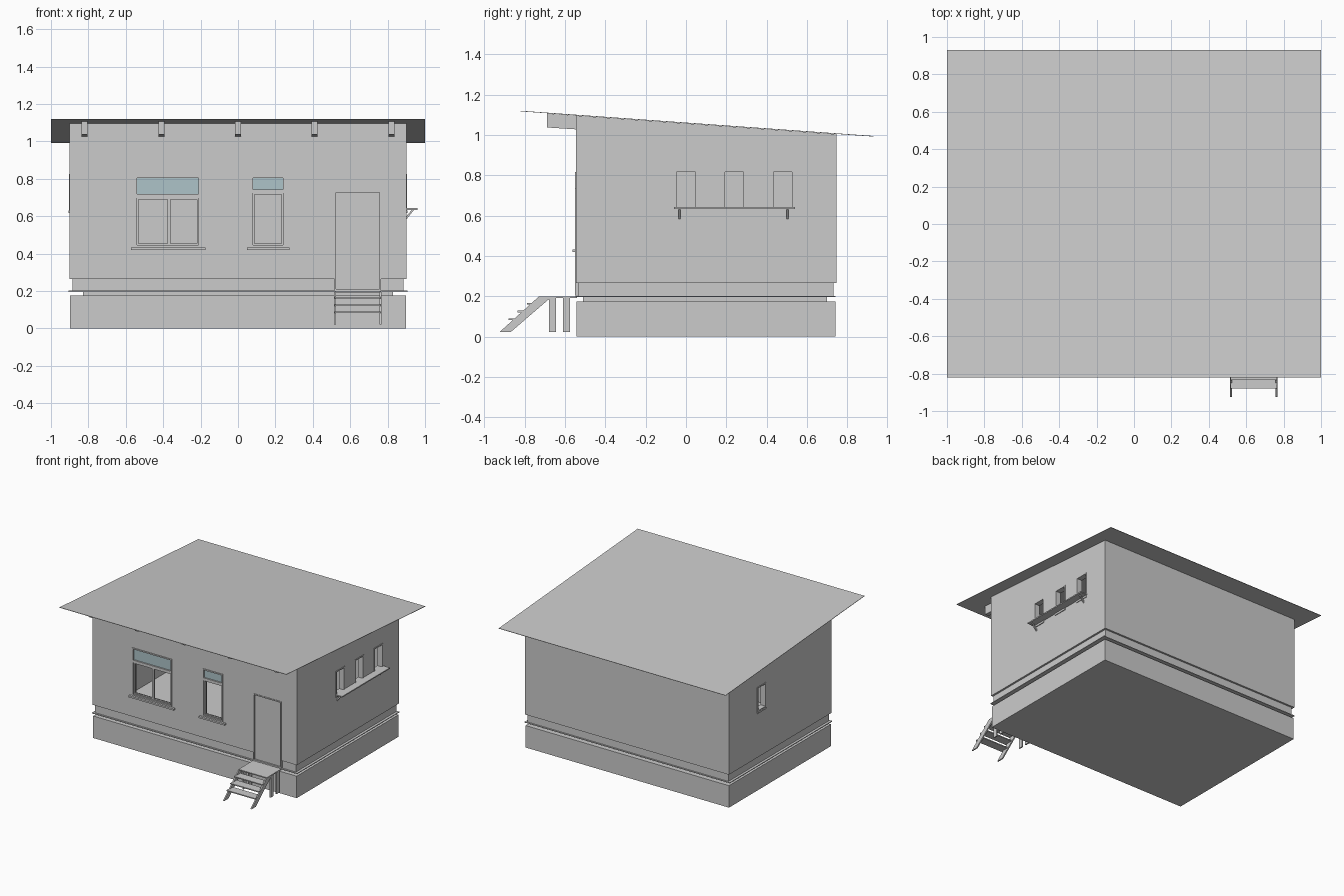
import bpy, bmesh

if "Cube" in bpy.data.objects:
    bpy.data.objects.remove(bpy.data.objects["Cube"])

def mesh_object(name, bm, mat=None):
    bmesh.ops.recalc_face_normals(bm, faces=bm.faces)
    me = bpy.data.meshes.new(name)
    bm.to_mesh(me)
    bm.free()
    ob = bpy.data.objects.new(name, me)
    bpy.context.collection.objects.link(ob)
    if mat:
        me.materials.append(mat)
    return ob

def prism(name, profile, x0, x1):
    """Extrude a (y, z) profile along x."""
    bm = bmesh.new()
    face = bm.faces.new([bm.verts.new((x0, y, z)) for y, z in profile])
    ext = bmesh.ops.extrude_face_region(bm, geom=[face])["geom"]
    bmesh.ops.translate(bm, vec=(x1 - x0, 0, 0),
                        verts=[g for g in ext if isinstance(g, bmesh.types.BMVert)])
    return mesh_object(name, bm)

def box(name, x, y, z, mat=None):
    bm = bmesh.new()
    bmesh.ops.create_cube(bm, size=1)
    for v in bm.verts:
        v.co = [(a + b) / 2 + c * (b - a) for c, (a, b) in zip(v.co, (x, y, z))]
    return mesh_object(name, bm, mat)

def cut(target, cutter):
    mod = target.modifiers.new("cut", 'BOOLEAN')
    mod.operation, mod.solver, mod.object = 'DIFFERENCE', 'EXACT', cutter
    bpy.context.view_layer.objects.active = target
    bpy.ops.object.modifier_apply(modifier=mod.name)
    bpy.data.objects.remove(cutter)

def wall_box(name, side, u, d, z, mat=None):
    """Box on a wall: u runs along the wall, d is distance outward from it."""
    if side == "front":
        return box(name, u, (YF - d[1], YF - d[0]), z, mat)
    s = 1 if side == "right" else -1
    return box(name, sorted((s * (XW + d[0]), s * (XW + d[1]))), u, z, mat)

def frame(name, side, u, z, w, d):
    for i, a in enumerate((u[0], u[1] - w)):
        wall_box(f"{name}_jamb_{i}", side, (a, a + w), d, z)
    for i, a in enumerate((z[0], z[1] - w)):
        wall_box(f"{name}_rail_{i}", side, (u[0] + w, u[1] - w), d, (a, a + w))

def roof_z(y):
    return 1.0612 - 0.0714 * y

XW, YF, YB, T = 0.9, -0.545, 0.745, 0.04
glass = bpy.data.materials.new("glass_blue")
glass.diffuse_color = (0.42, 0.55, 0.58, 1)
glass.use_nodes = True
glass.node_tree.nodes["Principled BSDF"].inputs["Base Color"].default_value = glass.diffuse_color

# Foundation, recessed course, ledge and floor
box("foundation", (-0.897, 0.897), (-0.542, 0.74), (0, 0.175))
box("recessed_course", (-0.83, 0.83), (-0.51, 0.70), (0.175, 0.197))
box("floor_ledge", (-0.905, 0.905), (-0.548, 0.74), (0.196, 0.202))
band = box("base_band", (-0.885, 0.885), (-0.535, 0.73), (0.202, 0.265))
cut(band, box("cutter", (-0.86, 0.86), (YF + T, YB - T), (0.1, 0.4)))

# Hollow walls under the sloping roof
walls = prism("walls", [(YF, 0.265), (YB, 0.265), (YB, roof_z(YB) - 0.004),
                        (YF, roof_z(YF) - 0.004)], -XW, XW)
cut(walls, box("cutter", (-XW + T, XW - T), (YF + T, YB - T), (0.1, 1.3)))

# Openings: side, span, heights
door = ((0.515, 0.765), (0.203, 0.735))
big, small = ((-0.55, -0.2), (0.435, 0.815)), ((0.07, 0.25), (0.435, 0.815))
sides = [("right", (y - 0.055, y + 0.055)) for y in (0, 0.24, 0.48)] + [("left", (0.28, 0.39))]
side_z = (0.63, 0.825)
for side, u, z in [("front", *door), ("front", *big), ("front", *small)] + [(s, u, side_z) for s, u in sides]:
    cut(walls, wall_box("cutter", side, u, (-0.06, 0.05), z))
cut(band, wall_box("cutter", "front", door[0], (-0.06, 0.05), (0.1, 0.3)))

# Thin sloping roof sheet
prism("roof", [(-0.82, roof_z(-0.82)), (0.93, roof_z(0.93)), (0.93, roof_z(0.93) - 0.003),
               (-0.82, roof_z(-0.82) - 0.003)], -1, 1)

# Rafter ends
for i in range(5):
    x = -0.82 + 0.41 * i
    prism(f"rafter_{i}", [(-0.69, 1.037), (YF + 0.01, 1.027), (YF + 0.01, 1.096), (-0.69, 1.107)],
          x - 0.016, x + 0.016)

# Front windows with blue upper panes and sills
for name, (u, z), split in (("large_window", big, 0.71), ("small_window", small, 0.735)):
    frame(name, "front", u, z, 0.01, (-0.04, 0.005))
    wall_box(name + "_transom", "front", (u[0] + 0.01, u[1] - 0.01), (-0.03, 0.003), (split - 0.012, split + 0.008))
    wall_box(name + "_upper_pane", "front", (u[0] + 0.01, u[1] - 0.01), (-0.012, -0.008), (split + 0.008, z[1] - 0.01), glass)
    wall_box(name + "_sill", "front", (u[0] - 0.022, u[1] + 0.026), (-0.03, 0.018), (0.42, 0.433))
frame("left_casement", "front", (-0.54, -0.37), (0.445, 0.698), 0.008, (-0.02, -0.005))
frame("right_casement", "front", (-0.37, -0.21), (0.445, 0.698), 0.008, (-0.02, -0.005))
frame("small_casement", "front", (0.08, 0.24), (0.445, 0.723), 0.008, (-0.02, -0.005))

# Side windows
for i, (s, u) in enumerate(sides):
    frame(f"side_window_{i}", s, u, side_z, 0.009, (-0.04, 0.004))
    wall_box(f"side_window_sill_{i}", s, u, (-0.02, 0.006), (0.617, 0.63))

# Shelf with brackets on the right wall
box("shelf", (XW, 0.96), (-0.06, 0.54), (0.634, 0.643))
for i, y in enumerate((-0.033, 0.503)):
    bm = bmesh.new()
    f = bm.faces.new([bm.verts.new((x, y - 0.005, z)) for x, z in
                      ((0.9, 0.583), (0.942, 0.635), (0.93, 0.635), (0.9, 0.6))])
    ext = bmesh.ops.extrude_face_region(bm, geom=[f])["geom"]
    bmesh.ops.translate(bm, vec=(0, 0.01, 0), verts=[g for g in ext if isinstance(g, bmesh.types.BMVert)])
    mesh_object(f"shelf_bracket_{i}", bm)

# Door
frame("door_frame", "front", *door, 0.009, (-0.04, 0.004))
wall_box("door", "front", (0.524, 0.756), (-0.02, -0.008), (0.212, 0.726))

# Entrance landing, posts, stringers and treads
box("landing", (0.515, 0.765), (-0.73, -0.54), (0.192, 0.2))
for i, x in enumerate((0.514, 0.756)):
    for j, y in enumerate((-0.68, -0.61)):
        box(f"landing_post_{i}_{j}", (x, x + 0.01), (y, y + 0.036), (0.022, 0.193))
    prism(f"stringer_{i}", [(-0.925, 0.022), (-0.87, 0.022), (-0.67, 0.194), (-0.735, 0.194)], x, x + 0.01)
for i in range(3):
    y, z = -0.88 + 0.046 * i, 0.083 + 0.038 * i
    box(f"tread_{i}", (0.515, 0.765), (y, y + 0.07), (z, z + 0.008))
